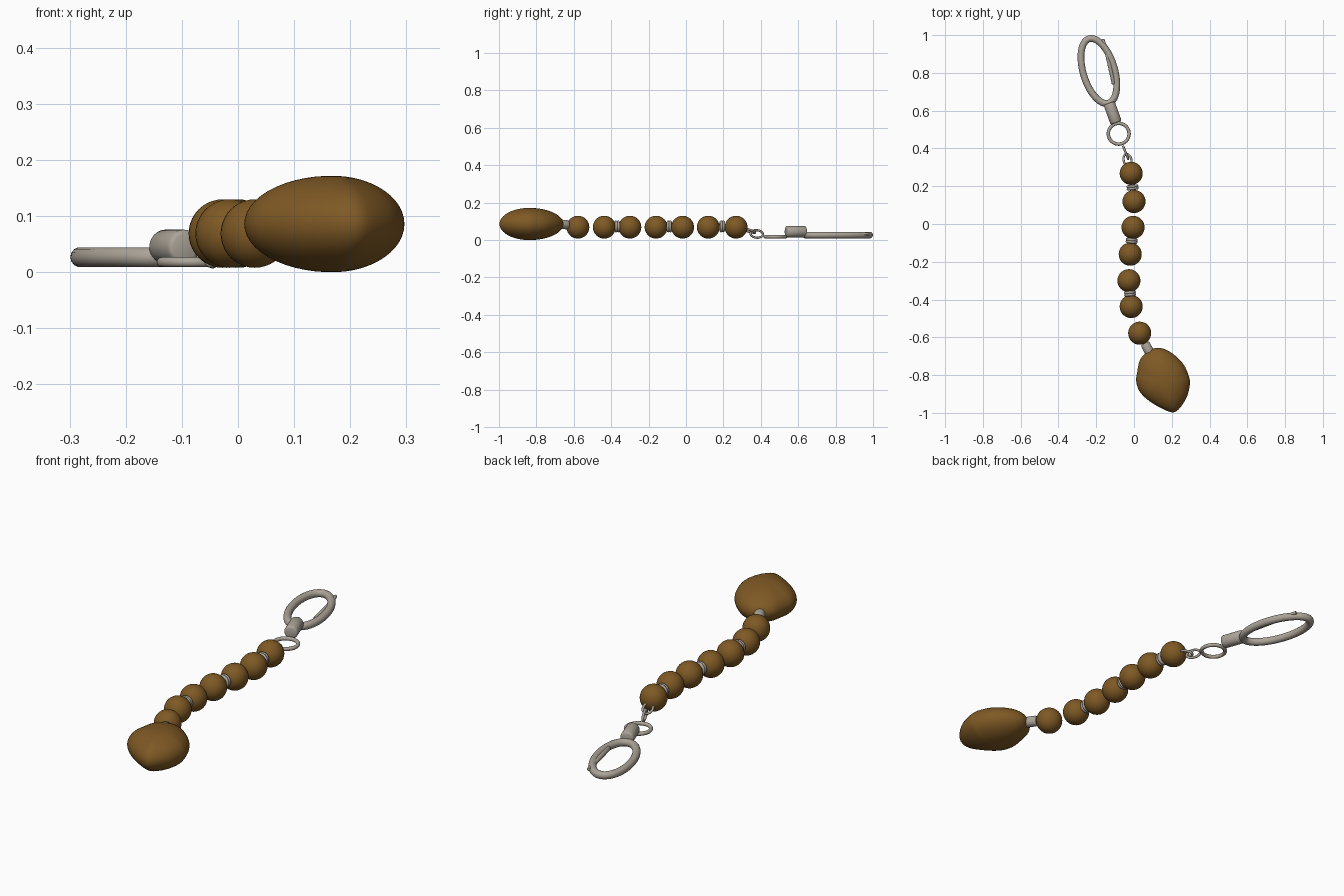
import bpy, bmesh, math
from mathutils import Vector

if "Cube" in bpy.data.objects:
    bpy.data.objects.remove(bpy.data.objects["Cube"])


def material(name, rgb):
    m = bpy.data.materials.new(name)
    m.diffuse_color = (*rgb, 1)
    m.use_nodes = True
    m.node_tree.nodes["Principled BSDF"].inputs["Base Color"].default_value = m.diffuse_color
    return m


BROWN = material("brown wood", (0.21, 0.10, 0.018))
METAL = material("warm grey metal", (0.41, 0.37, 0.315))


def finish(ob, name, mat, angle=180):
    ob.name = name
    ob.data.materials.append(mat)
    bpy.ops.object.select_all(action='DESELECT')
    ob.select_set(True)
    bpy.context.view_layer.objects.active = ob
    bpy.ops.object.shade_smooth_by_angle(angle=math.radians(angle))
    return ob


def grid_mesh(rows, closed):
    """Skin rows of points; open ends are capped."""
    bm = bmesh.new()
    vs = [[bm.verts.new(p) for p in r] for r in rows]
    n = len(rows[0])
    for i in range(len(vs) if closed else len(vs) - 1):
        a, b = vs[i], vs[(i + 1) % len(vs)]
        for j in range(n):
            k = (j + 1) % n
            bm.faces.new((a[j], a[k], b[k], b[j]))
    if not closed:
        bm.faces.new(vs[0])
        bm.faces.new(vs[-1])
    bmesh.ops.recalc_face_normals(bm, faces=bm.faces)
    me = bpy.data.meshes.new("part")
    bm.to_mesh(me)
    bm.free()
    ob = bpy.data.objects.new("part", me)
    bpy.context.collection.objects.link(ob)
    return ob


def oval_ring(name, centre, u, v, a, b, r, steps=48, sides=12):
    """Round-wire oval with half axes a along u and b along v."""
    c, u, v = Vector(centre), Vector(u).normalized(), Vector(v)
    v = (v - u * v.dot(u)).normalized()
    w = u.cross(v)
    rows = []
    for i in range(steps):
        t = math.tau * i / steps
        p = c + u * a * math.cos(t) + v * b * math.sin(t)
        n = (u * b * math.cos(t) + v * a * math.sin(t)).normalized()
        rows.append([p + n * r * math.cos(s) + w * r * math.sin(s)
                     for s in (math.tau * j / sides for j in range(sides))])
    return finish(grid_mesh(rows, True), name, METAL)


def rod(name, p, q, r, bevel, sides=24):
    """Cylinder between two points with rounded rims."""
    p, q = Vector(p), Vector(q)
    d = (q - p).normalized()
    u = d.cross(Vector((0, 0, 1))).normalized()
    w = d.cross(u)
    length = (q - p).length
    prof = [(0, r - bevel), (bevel * .3, r - bevel * .3), (bevel, r),
            (length - bevel, r), (length - bevel * .3, r - bevel * .3), (length, r - bevel)]
    rows = [[p + d * h + (u * math.cos(t) + w * math.sin(t)) * rr
             for t in (math.tau * j / sides for j in range(sides))] for h, rr in prof]
    return finish(grid_mesh(rows, False), name, METAL, 50)


# Round beads
beads = [(-.015, .268), (0, .119), (-.005, -.018), (-.02, -.16),
         (-.027, -.30), (-.015, -.437), (.03, -.578)]
for i, (x, y) in enumerate(beads):
    bpy.ops.mesh.primitive_uv_sphere_add(segments=32, ring_count=20, radius=.061,
                                         location=(x, y, .069))
    finish(bpy.context.object, f"bead_{i + 1}", BROWN)

# Paired ring spacers between some of the beads
for i in (0, 2, 4):
    a, b = (Vector((*beads[k], .073)) for k in (i, i + 1))
    d = (b - a).normalized()
    for s in (-1, 1):
        oval_ring(f"spacer_{i + 1}_{'front' if s > 0 else 'back'}", (a + b) / 2 + d * s * .006,
                  d.cross(Vector((0, 0, 1))), (0, 0, 1), .024, .024, .008, 28, 8)

# Large lopsided pebble bead: rounded outline swept from bottom to top
outline = [Vector(p) for p in (
    (.016, -.79), (.034, -.715), (.085, -.667), (.138, -.656), (.20, -.683),
    (.26, -.74), (.29, -.804), (.296, -.847), (.28, -.915), (.243, -.974),
    (.209, -.997), (.16, -.983), (.085, -.94), (.032, -.89), (.012, -.836))]
smooth = []
N = len(outline)
for i in range(N):
    p0, p1, p2, p3 = (outline[(i + k) % N] for k in (-1, 0, 1, 2))
    for t in (0, .25, .5, .75):
        smooth.append(.5 * (2 * p1 + (p2 - p0) * t + (2 * p0 - 5 * p1 + 4 * p2 - p3) * t * t
                            + (3 * p1 - p0 - 3 * p2 + p3) * t ** 3))
mid = Vector((.168, -.838))
rows = []
for i in range(25):
    t = math.pi * (.02 + .96 * i / 24) - math.pi / 2
    rows.append([Vector((*(mid + (p - mid) * math.cos(t)), .086 + .086 * math.sin(t)))
                 for p in smooth])
finish(grid_mesh(rows, False), "pebble_bead", BROWN)

# Collar joining the pebble to the last bead
rod("pebble_collar", (.058, -.632, .082), (.088, -.69, .086), .025, .006)

# Chain links between the beads and the split ring
oval_ring("bead_link", (-.034, .338, .05), (-.3, 1, -.35), (1, .3, .2), .034, .021, .006, 32, 8)
oval_ring("chain_link", (-.044, .378, .033), (-.4, 1, -.1), (0, 0, 1), .036, .02, .006, 32, 8)

# Small flat ring, swivel barrel and clasp
oval_ring("small_ring", (-.081, .478, .018), (1, 0, 0), (0, 1, 0), .055, .055, .009)
rod("swivel_barrel", (-.094, .535, .045), (-.132, .64, .045), .031, .009)
oval_ring("clasp_loop", (-.186, .81, .027), (-.292, .956, 0), (.956, .292, 0), .178, .083, .018, 64, 14)

# Clasp gate lever with its thumb nub
rod("clasp_gate", (-.152, .945, .030), (-.106, .74, .030), .011, .003, 12)
rod("gate_nub", (-.165, .978, .034), (-.148, .93, .032), .008, .002, 12)
